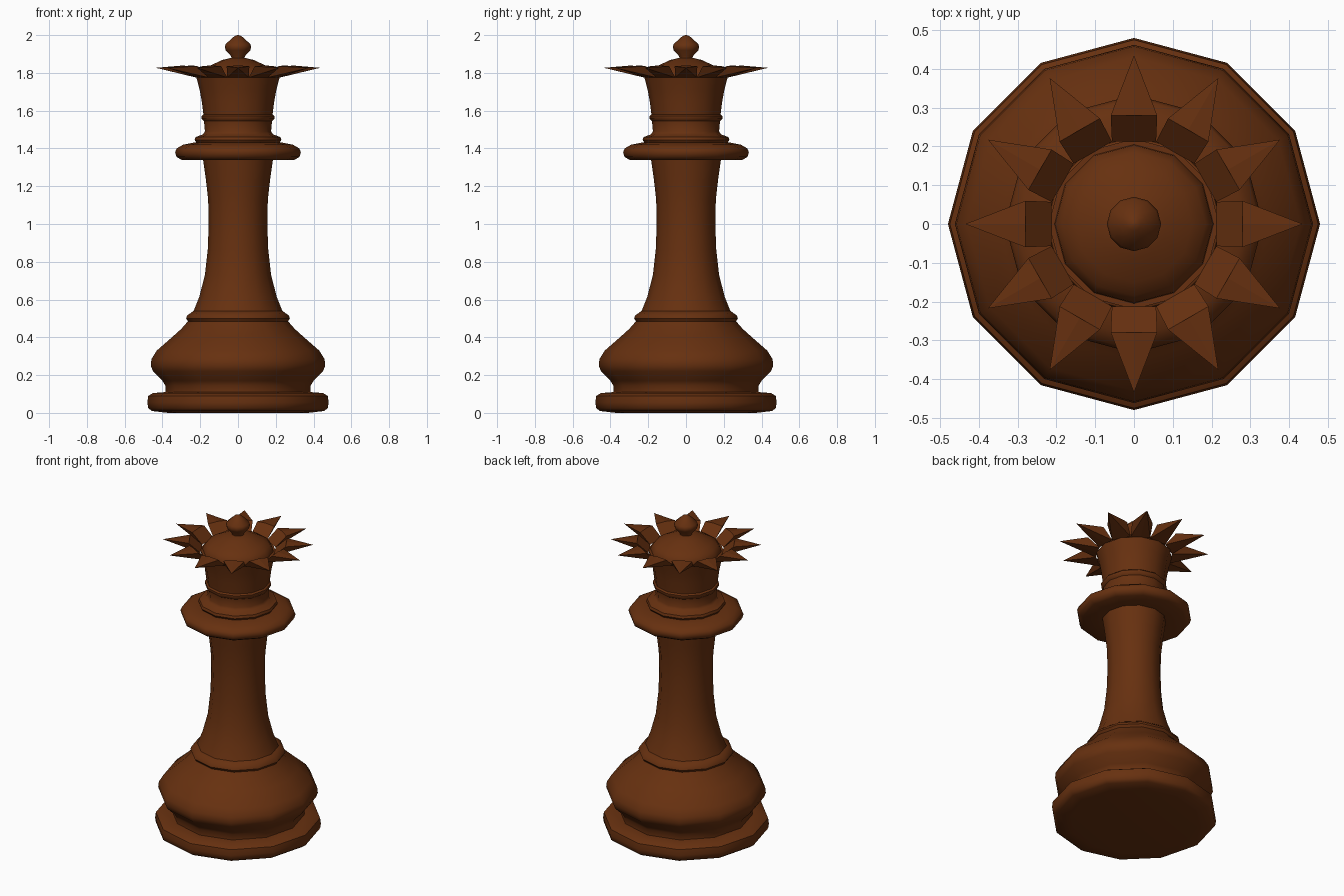
import bpy
import bmesh
import math
from mathutils import Matrix, Vector

SIDES = 12

default_cube = bpy.data.objects.get("Cube")
if default_cube:
    bpy.data.objects.remove(default_cube, do_unlink=True)

# Single dark wood colour
wood = bpy.data.materials.new("dark_brown_wood")
wood_colour = (0.135, 0.03, 0.005, 1)
wood.diffuse_color = wood_colour
wood.use_nodes = True
shader = next(n for n in wood.node_tree.nodes if n.type == "BSDF_PRINCIPLED")
shader.inputs["Base Color"].default_value = wood_colour
shader.inputs["Roughness"].default_value = 0.6


def finish(name, bm, smooth_angle):
    """Turn a bmesh into a named, shaded object."""
    bmesh.ops.recalc_face_normals(bm, faces=bm.faces)
    mesh = bpy.data.meshes.new(name)
    bm.to_mesh(mesh)
    bm.free()
    mesh.materials.append(wood)
    obj = bpy.data.objects.new(name, mesh)
    bpy.context.collection.objects.link(obj)
    bpy.ops.object.select_all(action="DESELECT")
    obj.select_set(True)
    bpy.context.view_layer.objects.active = obj
    bpy.ops.object.shade_smooth_by_angle(angle=math.radians(smooth_angle))
    return obj


def turned_part(name, profile, smooth_angle=45):
    """Turn a (radius, height) profile around z and cap both ends."""
    bm = bmesh.new()
    rings = []
    for radius, height in profile:
        ring = []
        for i in range(SIDES):
            angle = math.tau * i / SIDES
            point = (radius * math.cos(angle), radius * math.sin(angle), height)
            ring.append(bm.verts.new(point))
        rings.append(ring)
    for lower, upper in zip(rings, rings[1:]):
        for i in range(SIDES):
            j = (i + 1) % SIDES
            bm.faces.new((lower[i], lower[j], upper[j], upper[i]))
    bm.faces.new(rings[0])
    bm.faces.new(rings[-1])
    return finish(name, bm, smooth_angle)


# Foot ring and swelling base
turned_part("foot", [
    (.37, 0), (.455, .01), (.475, .025), (.48, .055), (.475, .09),
    (.45, .105), (.385, .11)])
turned_part("bulging_base", [
    (.385, .11), (.385, .145), (.4, .17), (.45, .22), (.462, .25),
    (.458, .285), (.43, .33), (.35, .4), (.3, .445), (.265, .485)])

# Small bead above the base, then the concave stem
turned_part("base_bead", [(.265, .485), (.275, .5), (.27, .515), (.235, .54)])
turned_part("stem", [
    (.235, .54), (.205, .615), (.175, .73), (.16, .865), (.155, 1),
    (.158, 1.13), (.17, 1.235), (.185, 1.34)])

# Wide collar, step and neck ring
turned_part("collar", [
    (.18, 1.34), (.3, 1.34), (.325, 1.355), (.333, 1.38), (.325, 1.4),
    (.29, 1.42), (.23, 1.432)])
turned_part("collar_step", [
    (.22, 1.43), (.23, 1.445), (.225, 1.46), (.185, 1.475), (.175, 1.49),
    (.18, 1.545)])
turned_part("neck_ring", [(.18, 1.545), (.192, 1.557), (.192, 1.572), (.183, 1.58)])

# Flaring crown wall
WALL, FLOOR = .22, 1.775
turned_part("crown_wall", [(.183, 1.58), (.192, 1.65), (.203, 1.71), (WALL, FLOOR)])

# Ring of pointed, outward leaning crown spikes
bm = bmesh.new()
middle = WALL * math.cos(math.pi / SIDES)
half = WALL * math.sin(math.pi / SIDES)
spike_points = [
    (middle, -half, FLOOR), (middle, half, FLOOR), (WALL, 0, FLOOR),
    (.28, -.06, 1.835), (.28, .06, 1.835), (.28, 0, 1.84), (.435, 0, 1.827)]
foot_r, foot_l, ridge, top_r, top_l, crest, tip = range(len(spike_points))
spike_faces = [
    (foot_r, foot_l, top_l, crest, top_r),
    (top_r, crest, tip), (crest, top_l, tip),
    (foot_r, top_r, tip), (top_l, foot_l, tip),
    (foot_r, tip, ridge), (ridge, tip, foot_l),
    (foot_r, ridge, foot_l)]
for i in range(SIDES):
    turn = Matrix.Rotation(math.tau * i / SIDES, 3, "Z")
    verts = [bm.verts.new(turn @ Vector(p)) for p in spike_points]
    for face in spike_faces:
        bm.faces.new([verts[k] for k in face])
finish("crown_spikes", bm, 2)

# Dome and finial knob
turned_part("crown_dome", [
    (.205, FLOOR), (.203, 1.79), (.185, 1.815), (.15, 1.837), (.085, 1.868),
    (.035, 1.88)])
turned_part("finial", [
    (.035, 1.875), (.036, 1.888), (.065, 1.92), (.07, 1.938), (.065, 1.953),
    (.035, 1.98), (.018, 1.995), (.004, 2)])
